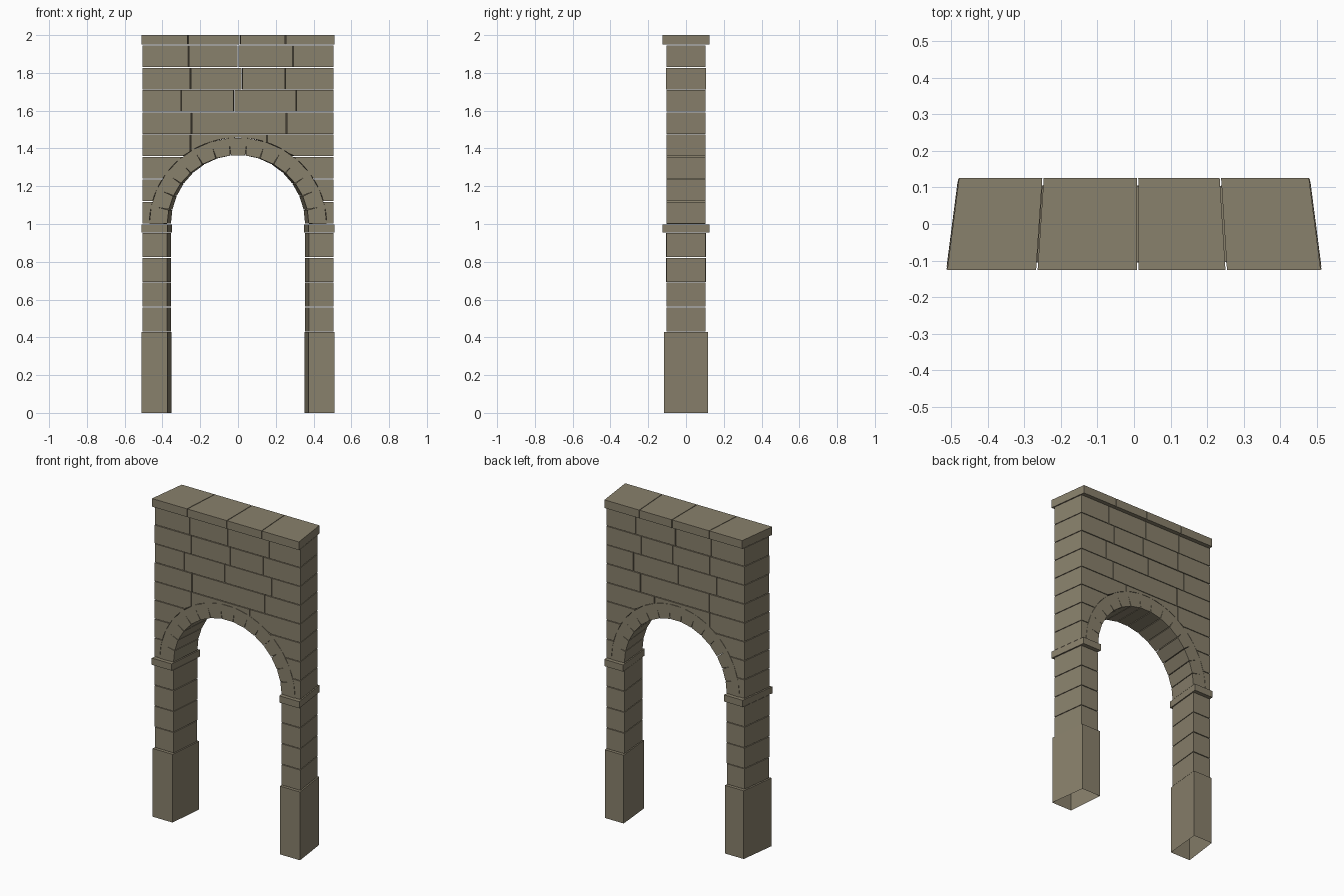
import bpy
import bmesh
import random
from math import sin, cos, sqrt, radians

random.seed(4)
cube = bpy.data.objects.get("Cube")
if cube:
    bpy.data.objects.remove(cube, do_unlink=True)

stone = bpy.data.materials.new("khaki_stone")
stone.use_nodes = True
colour = (0.25, 0.218, 0.15, 1)
stone.diffuse_color = colour
shader = stone.node_tree.nodes["Principled BSDF"]
shader.inputs["Base Color"].default_value = colour
shader.inputs["Roughness"].default_value = 0.9

GAP = 0.002           # half a mortar joint
OUT = 0.492           # half width of the wall
DEPTH = 0.104         # half thickness of the wall
SPRING = 1.0          # height where the arch starts
R_IN, R_MID, R_OUT = 0.365, 0.425, 0.457


def prism(name, outline, depth, open_bottom=False):
    """Extrude an x-z outline through y; the plan narrows towards the back."""
    bm = bmesh.new()
    rings = [[bm.verts.new((x * (1 - 0.26 * y), y, z)) for x, z in outline]
             for y in (-depth, depth)]
    front, back = rings
    bm.faces.new(front)
    bm.faces.new(back[::-1])
    n = len(outline)
    for i in range(n):
        j = (i + 1) % n
        bm.faces.new((front[i], back[i], back[j], front[j]))
    bmesh.ops.recalc_face_normals(bm, faces=bm.faces)
    if open_bottom:
        low = [f for f in bm.faces if f.normal.z < -0.9]
        bmesh.ops.delete(bm, geom=low, context='FACES_ONLY')
    mesh = bpy.data.meshes.new(name)
    bm.to_mesh(mesh)
    bm.free()
    mesh.materials.append(stone)
    obj = bpy.data.objects.new(name, mesh)
    bpy.context.collection.objects.link(obj)


def block(name, x0, x1, z0, z1, depth, **options):
    prism(name, [(x0, z0), (x1, z0), (x1, z1), (x0, z1)], depth, **options)


def wall_depth():
    return DEPTH + random.uniform(-0.001, 0.001)


def row(name, joints, z0, z1, edge, depth=None):
    """A course of blocks split at the given x positions."""
    xs = [-edge] + joints + [edge]
    for i, (a, b) in enumerate(zip(xs, xs[1:])):
        block(f"{name}_{i + 1}", a + GAP * (i > 0), b - GAP * (b < edge),
              z0 + GAP, z1 - GAP, depth or wall_depth())


def arc_point(radius, angle):
    return radius * cos(angle), SPRING + radius * sin(angle)


# Piers: hollow plinth, four courses and a projecting impost
for side, s in (("left", 1), ("right", -1)):
    block(f"{side}_plinth", s * 0.362, s * 0.497, 0, 0.43 - GAP, 0.116, open_bottom=True)
    for i in range(4):
        z = 0.43 + 0.131 * i
        block(f"{side}_pier_block_{i + 1}", s * R_IN, s * OUT,
              z + GAP, z + 0.131 - GAP, wall_depth())
    block(f"{side}_impost", s * 0.362, s * 0.496, 0.954 + GAP, SPRING - GAP, 0.124)

# Arch ring: wedge stones whose joints open towards the inside
STONES = 15
step = radians(180 / STONES)
for i in range(STONES):
    a, b = i * step, (i + 1) * step
    g = GAP / R_IN
    prism(f"arch_stone_{i + 1}",
          [arc_point(R_IN, a + g), arc_point(R_MID, a), arc_point(R_OUT, a),
           arc_point(R_OUT, b), arc_point(R_MID, b), arc_point(R_IN, b - g)],
          DEPTH)

# Side courses cut to the curve of the arch ring
COURSE = 0.119
for side, s in (("left", 1), ("right", -1)):
    for i in range(3):
        low, high = i * COURSE + GAP, (i + 1) * COURSE - GAP
        heights = [low + (high - low) * k / 4 for k in range(5)]
        curve = [(s * sqrt(R_OUT ** 2 - h * h), SPRING + h) for h in heights]
        prism(f"{side}_spandrel_{i + 1}",
              curve + [(s * OUT, SPRING + high), (s * OUT, SPRING + low)], DEPTH)

# Course over the arch, with its underside following the ring
floor, top = SPRING + 3 * COURSE + GAP, 1.475
cuts = [-OUT, -0.245, 0.15, OUT]
for i, (a, b) in enumerate(zip(cuts, cuts[1:])):
    a, b = a + GAP * (i > 0), b - GAP * (i < 2)
    xs = [a + (b - a) * k / 12 for k in range(13)]
    under = [(x, max(floor, SPRING + sqrt(max(0, R_OUT ** 2 - x * x)))) for x in xs]
    prism(f"crown_block_{i + 1}", under + [(b, top - GAP), (a, top - GAP)], DEPTH)

# Upper wall in staggered courses
upper = [[-0.24, 0.25], [-0.293, -0.02, 0.3], [-0.245, 0.02, 0.243], [-0.255, 0, 0.283]]
for i, joints in enumerate(upper):
    z = top + 0.118 * i
    row(f"wall_course_{i + 1}", joints, z, z + 0.118, OUT)

# Coping slabs
row("coping", [-0.257, 0.01, 0.244], 1.947, 2 + GAP, 0.494, 0.125)
